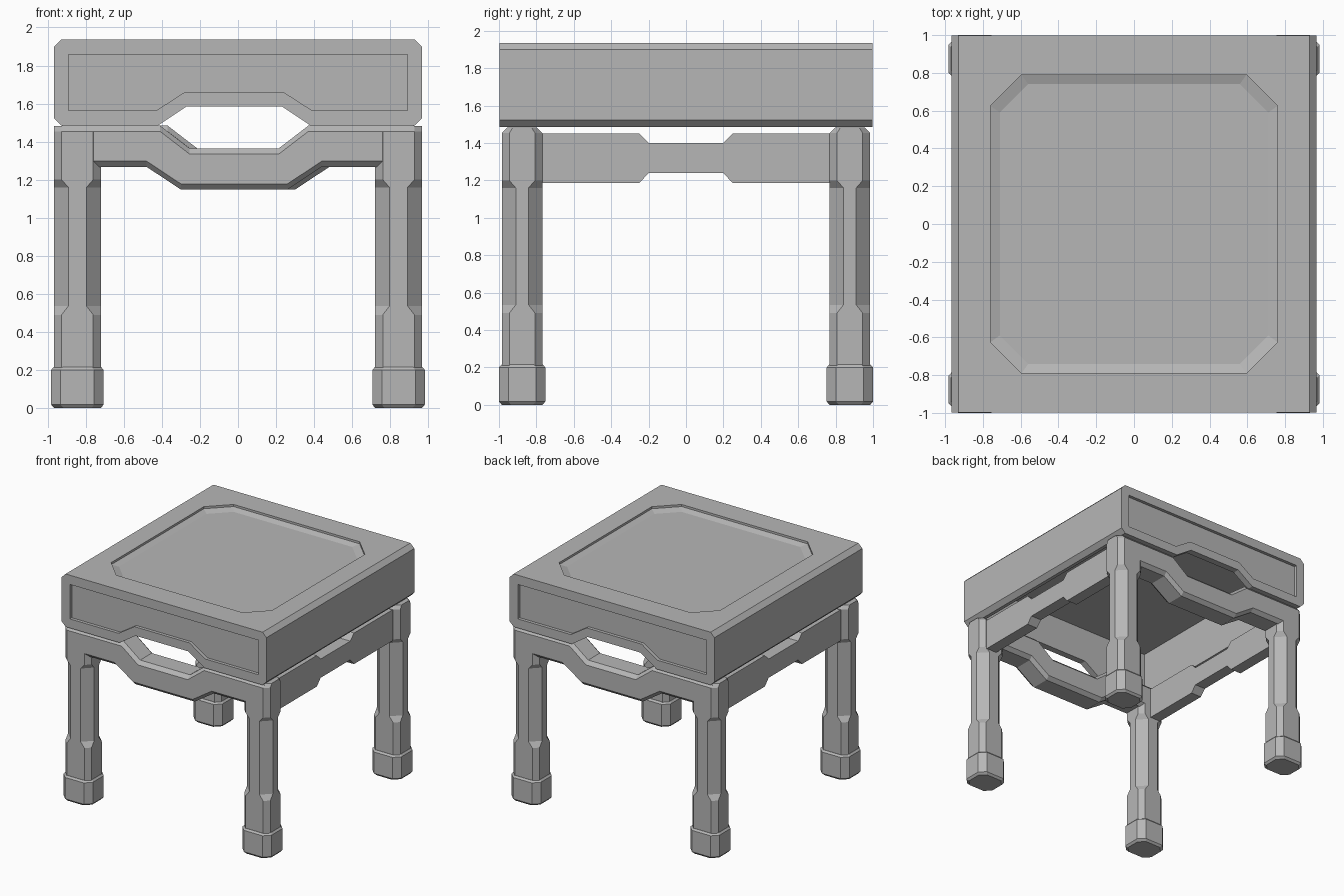
import bpy, bmesh
from math import pi
from mathutils import Matrix

if "Cube" in bpy.data.objects:
    bpy.data.objects.remove(bpy.data.objects["Cube"], do_unlink=True)

grey = bpy.data.materials.new("stool_grey")
grey.use_nodes = True
COLOUR = (0.47, 0.47, 0.47, 1)
grey.diffuse_color = COLOUR
grey.node_tree.nodes["Principled BSDF"].inputs["Base Color"].default_value = COLOUR


def loft(name, rings, turn=0):
    """Closed flat-faced solid through rings with equal point counts."""
    bm = bmesh.new()
    loops = [[bm.verts.new(p) for p in ring] for ring in rings]
    n = len(loops[0])
    for a, b in zip(loops, loops[1:]):
        for i in range(n):
            j = (i + 1) % n
            bm.faces.new((a[i], a[j], b[j], b[i]))
    bm.faces.new(loops[0][::-1])
    bm.faces.new(loops[-1])
    bmesh.ops.rotate(bm, verts=bm.verts, matrix=Matrix.Rotation(turn, 3, 'Z'))
    bmesh.ops.recalc_face_normals(bm, faces=bm.faces)
    mesh = bpy.data.meshes.new(name)
    bm.to_mesh(mesh)
    bm.free()
    mesh.materials.append(grey)
    obj = bpy.data.objects.new(name, mesh)
    bpy.context.collection.objects.link(obj)
    return obj


def along_y(profile, y):
    return [(x, y, z) for x, z in profile]


def octagon(cx, cy, hx, hy, cut, z):
    """Rectangle with cut corners, lying flat at height z."""
    pts = []
    for sx, sy in ((1, 1), (-1, 1), (-1, -1), (1, -1)):
        pair = [(cx + sx * hx, cy + sy * (hy - cut), z),
                (cx + sx * (hx - cut), cy + sy * hy, z)]
        pts += pair if sx * sy > 0 else pair[::-1]
    return pts


def carve(target, cutter):
    mod = target.modifiers.new("carve", 'BOOLEAN')
    mod.operation, mod.solver, mod.object = 'DIFFERENCE', 'EXACT', cutter
    bpy.context.view_layer.objects.active = target
    bpy.ops.object.modifier_apply(modifier=mod.name)
    bpy.data.objects.remove(cutter, do_unlink=True)


# Seat block: chamfered profile with a hand-hold arch beneath
W, D, LOW, TOP, C, MID = 0.967, 0.997, 1.485, 1.936, 0.037, -0.02
arch = [(MID - 0.4, LOW), (MID - 0.25, 1.585), (MID + 0.25, 1.585), (MID + 0.4, LOW)]
outline = ([(-W, LOW + C), (-W + C, LOW)] + arch +
           [(W - C, LOW), (W, LOW + C), (W, TOP - C), (W - C, TOP),
            (C - W, TOP), (-W, TOP - C)])
seat = loft("seat", [along_y(outline, -D), along_y(outline, D)])

# Hollow underside
hollow = [(-0.9, 1.4), (0.9, 1.4), (0.9, 1.88), (-0.9, 1.88)]
carve(seat, loft("hollow_cutter", [along_y(hollow, -0.94), along_y(hollow, 0.94)]))

# Shallow tray in the top: small upright step, then a gentle slope
carve(seat, loft("tray_cutter", [octagon(0, 0, 0.71, 0.74, 0.15, TOP - 0.035),
                                 octagon(0, 0, 0.76, 0.79, 0.165, TOP - 0.018),
                                 octagon(0, 0, 0.76, 0.79, 0.165, TOP + 0.05)]))

# Sunken panels on front and back
panel = [(-0.89, 1.857), (-0.89, 1.563), (MID - 0.41, 1.563), (MID - 0.26, 1.66),
         (MID + 0.26, 1.66), (MID + 0.41, 1.563), (0.89, 1.563), (0.89, 1.857)]
for s in (-1, 1):
    carve(seat, loft("panel_cutter", [along_y(panel, s * 0.97), along_y(panel, s * 1.05)]))

# Legs: octagonal posts whose corner cuts widen in the middle, with feet
LX, LY, HX, HY = 0.844, 0.876, 0.123, 0.109
for sx, side in ((1, "left"), (-1, "right")):
    for sy, end in ((-1, "front"), (1, "back")):
        cx, cy = sx * LX, sy * LY
        steps = [(0.2, 0.04), (0.49, 0.04), (0.535, 0.075),
                 (1.16, 0.075), (1.2, 0.04), (1.453, 0.04)]
        rings = [octagon(cx, cy, HX, HY, cut, z) for z, cut in steps]
        # The top edge slopes in only towards front and back
        rings.append([(x, cy + (y - cy) * 0.72, 1.483) for x, y, z in rings[-1]])
        loft(f"{end}_{side}_leg", rings)
        loft(f"{end}_{side}_foot", [octagon(cx, cy, hx, hx - 0.014, 0.05, z)
             for hx, z in ((0.123, 0), (0.138, 0.018), (0.138, 0.2), (0.125, 0.215))])


# Front and back rails: dipped, with chamfered long edges, running across the legs
def rail(inset):
    t, b, e = -inset, inset, 0.925
    return [(-e, 1.484 + t), (MID - 0.39, 1.484 + t), (MID - 0.235, 1.365 + t),
            (MID + 0.235, 1.365 + t), (MID + 0.39, 1.484 + t), (e, 1.484 + t),
            (e, 1.267 + b), (MID + 0.46, 1.267 + b), (MID + 0.28, 1.148 + b),
            (MID - 0.28, 1.148 + b), (MID - 0.46, 1.267 + b), (-e, 1.267 + b)]


for name, turn in (("front_rail", 0), ("back_rail", pi)):
    loft(name, [along_y(rail(0.03), -0.984), along_y(rail(0), -0.954),
                along_y(rail(0), -0.798), along_y(rail(0.03), -0.768)], turn)

# Side rails: narrow waist in the middle
half = [(0.85, 1.45), (0.25, 1.45), (0.2, 1.4)]
lower = [(0.2, 1.24), (0.25, 1.185), (0.85, 1.185)]
waist = (half + [(-y, z) for y, z in half[::-1]] +
         [(-y, z) for y, z in lower[::-1]] + lower)
for name, s in (("left_rail", 1), ("right_rail", -1)):
    loft(name, [[(s * x, y, z) for y, z in waist] for x in (0.82, 0.92)])
